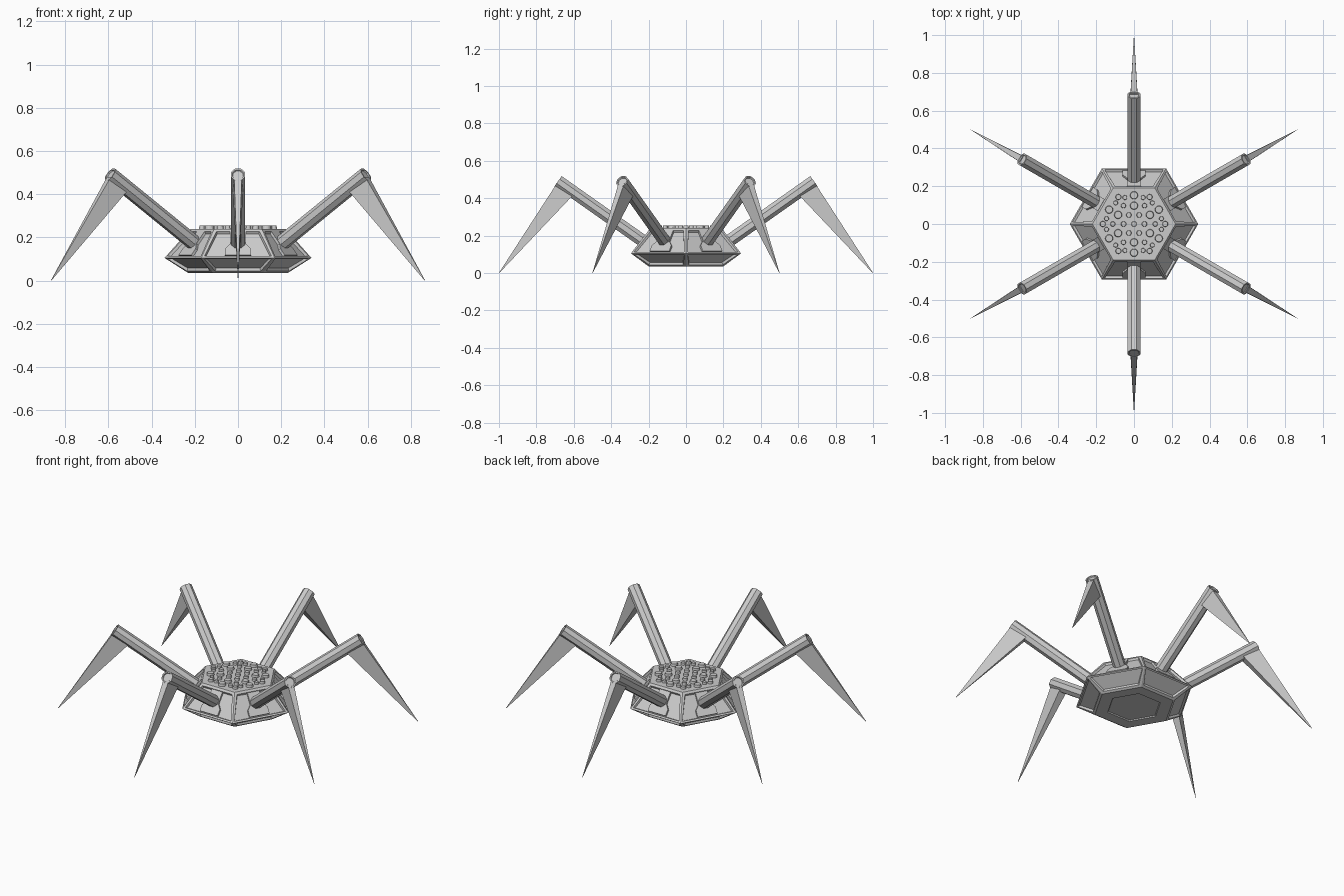
import bpy, bmesh, math
from mathutils import Vector, Matrix

if "Cube" in bpy.data.objects:
    bpy.data.objects.remove(bpy.data.objects["Cube"])

def finish(name, bm):
    bmesh.ops.recalc_face_normals(bm, faces=bm.faces)
    me = bpy.data.meshes.new(name)
    bm.to_mesh(me)
    bm.free()
    ob = bpy.data.objects.new(name, me)
    bpy.context.collection.objects.link(ob)
    return ob

def loft(bm, a, b):
    """Closed solid between two matching polygons."""
    va = [bm.verts.new(p) for p in a]
    vb = [bm.verts.new(p) for p in b]
    n = len(a)
    for i in range(n):
        j = (i + 1) % n
        bm.faces.new((va[i], va[j], vb[j], vb[i]))
    bm.faces.new(va[::-1])
    bm.faces.new(vb)

# hexagonal hull with recessed panels
bm = bmesh.new()
rings = []
for r, z in ((0.23, 0.035), (0.34, 0.105), (0.22, 0.24)):
    rings.append([bm.verts.new((r * math.cos(i * math.pi / 3), r * math.sin(i * math.pi / 3), z))
                  for i in range(6)])
sides = []
for lo, hi in zip(rings, rings[1:]):
    for i in range(6):
        j = (i + 1) % 6
        sides.append(bm.faces.new((lo[i], lo[j], hi[j], hi[i])))
floor = bm.faces.new(rings[0][::-1])
bm.faces.new(rings[2])
bmesh.ops.recalc_face_normals(bm, faces=bm.faces)
bmesh.ops.inset_individual(bm, faces=sides, thickness=0.018)
bmesh.ops.inset_individual(bm, faces=sides, thickness=0.007, depth=-0.012)
bmesh.ops.inset_individual(bm, faces=[floor], thickness=0.075)
bmesh.ops.inset_individual(bm, faces=[floor], thickness=0.004, depth=-0.006)
finish("hull", bm)

# studs on the deck: (distance, first angle, stud radius)
bm = bmesh.new()
studs = [(0, 0, 0.015)]
for dist, start, rad in ((0.055, 0, 0.015), (0.097, 30, 0.022), (0.112, 0, 0.014),
                         (0.148, 11, 0.013), (0.148, 49, 0.013), (0.165, 0, 0.016),
                         (0.152, 30, 0.022)):
    studs += [(dist, start + 60 * k, rad) for k in range(6)]
for dist, ang, rad in studs:
    a = math.radians(ang)
    m = Matrix.Translation((dist * math.cos(a), dist * math.sin(a), 0.245))
    bmesh.ops.create_cone(bm, cap_ends=True, segments=12, radius1=rad, radius2=rad * 0.85,
                          depth=0.018, matrix=m)
finish("deck_studs", bm)

# upper hull face frame, in (outward, sideways, up) axes
mid = Vector((0.2425, 0, 0.1725))
up = Vector((-0.104, 0, 0.135)).normalized()
out = Vector((0.135, 0, 0.104)).normalized()
side = Vector((0, 1, 0))
half = [(0.036, 0.068), (0.036, 0.0), (0.06, -0.03), (0.06, -0.068)]
plate = half + [(-u, v) for u, v in reversed(half)]

hip, knee = Vector((0.18, 0, 0.136)), Vector((0.684, 0, 0.491))
axis = knee - hip
for k in range(6):
    rot = Matrix.Rotation(math.radians(30 + 60 * k), 4, 'Z')

    # mounting plate that splits the side panel
    bm = bmesh.new()
    loft(bm, [mid + side * u + up * v - out * 0.016 for u, v in plate],
         [mid + side * u + up * v for u, v in plate])
    finish(f"leg_mount_{k + 1}", bm).matrix_world = rot

    # octagonal thigh with a stepped end cap
    bm = bmesh.new()
    m = (Matrix.Translation((hip + knee) / 2) @ axis.to_track_quat('Z', 'Y').to_matrix().to_4x4()
         @ Matrix.Rotation(math.pi / 8, 4, 'Z'))
    bmesh.ops.create_cone(bm, cap_ends=True, segments=8, radius1=0.036, radius2=0.036,
                          depth=axis.length, matrix=m)
    cap = max(bm.faces, key=lambda f: f.calc_center_median().x)
    bmesh.ops.inset_individual(bm, faces=[cap], thickness=0.008)
    bmesh.ops.inset_individual(bm, faces=[cap], thickness=0.003, depth=-0.006)
    finish(f"upper_leg_{k + 1}", bm).matrix_world = rot

    # blade shin tapering to a point
    bm = bmesh.new()
    base = [(0.69, 0.018, 0.48), (0.69, -0.018, 0.48), (0.605, -0.024, 0.415), (0.605, 0.024, 0.415)]
    tip = Vector((0.999, 0, 0.001))
    loft(bm, base, [tip + (Vector(p) - Vector((0.6475, 0, 0.4475))) * 0.02 - Vector((0, 0, 0.0003))
                    for p in base])
    finish(f"lower_leg_{k + 1}", bm).matrix_world = rot
